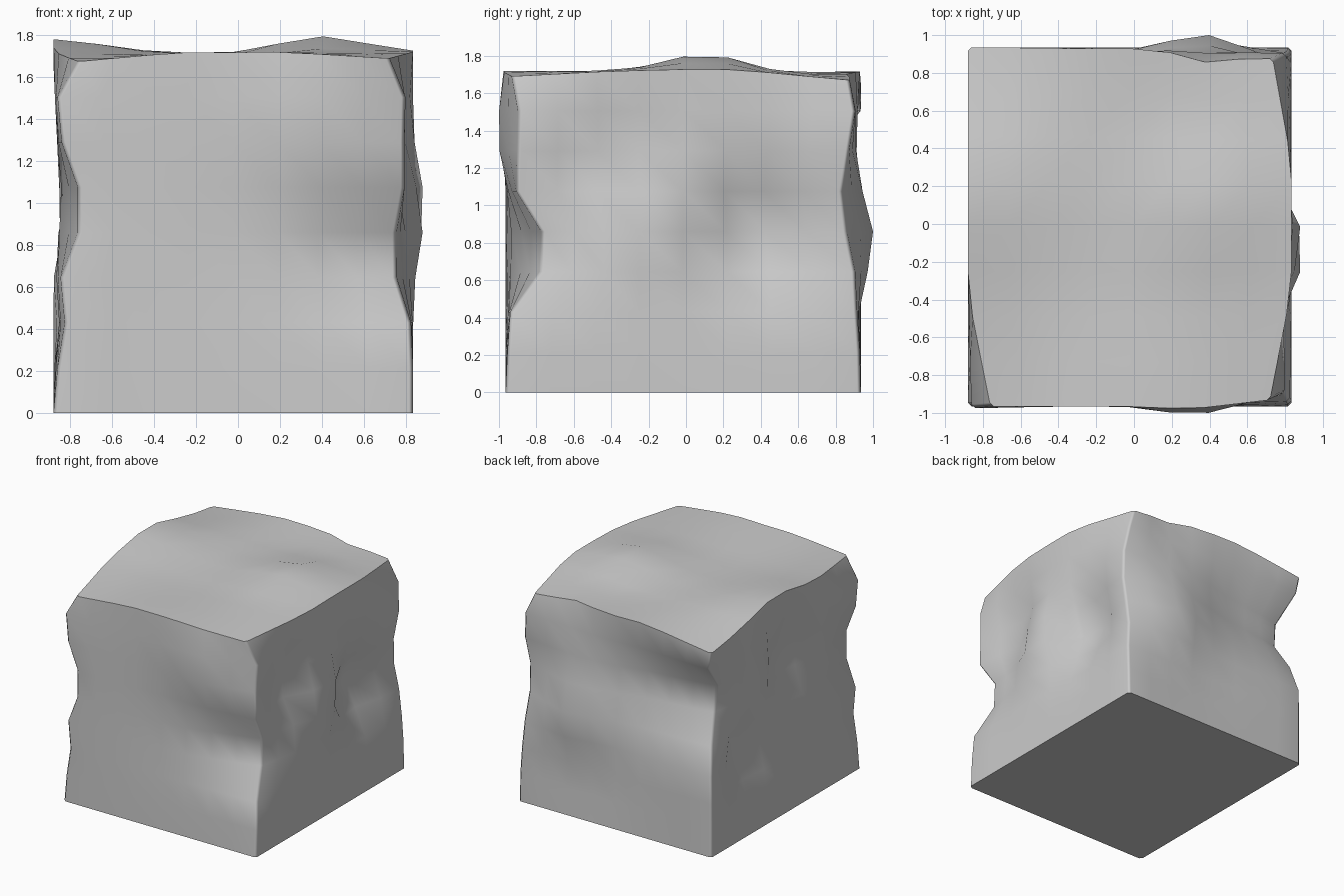
import bpy, bmesh, math
from mathutils import Vector

if "Cube" in bpy.data.objects:
    bpy.data.objects.remove(bpy.data.objects["Cube"])

X0, X1, Y0, Y1, H = -0.88, 0.835, -0.965, 0.935, 1.72
N = 8

# Weathering of each vertical corner: x and y shift at nine heights, drop at the top, y reach
CORNERS = [
    (X0, Y0, [0, .02, .055, .035, .12, .12, .04, .02, .12],
             [0, 0, 0, 0, 0, 0, -.01, -.01, 0], -.045, .6),
    (X1, Y0, [0, 0, -.01, -.08, -.08, -.035, -.035, -.035, -.115],
             [0, .01, .025, .185, .195, .06, .07, .075, .035], -.03, .65),
    (X1, Y1, [0, 0, -.005, -.02, -.03, -.02, 0, -.03, -.10],
             [0, -.005, -.02, -.035, -.085, -.105, -.065, -.03, -.06], -.05, .8),
    (X0, Y1, [0, 0, 0, 0, .04, .10, .08, .03, 0],
             [0, 0, 0, 0, -.06, -.18, -.19, 0, 0], -.08, .95),
]

# Local bumps and hollows: centre, push, radius
DENTS = [
    ((.40, Y1, .86), (0, .12, 0), .26),
    ((-.2, Y1, 1.22), (0, -.05, 0), .35),
    ((.10, Y1, .50), (0, -.02, 0), .35),
    ((.42, Y1, 1.72), (0, -.05, 0), .20),
    ((.40, Y0, 1.40), (0, -.07, 0), .28),
    ((.15, Y0, .80), (0, .03, 0), .40),
    ((X1, -.12, .97), (.10, 0, 0), .24),
    ((X1, .38, .86), (-.20, 0, 0), .28),
    ((X1, -.50, 1.2), (-.13, 0, 0), .27),
    ((X0, -.10, 1.18), (.16, 0, 0), .25),
    ((X0, .42, .65), (.14, 0, 0), .24),
    ((X0, -.22, .45), (.07, 0, 0), .22),
    ((X0, .10, H), (0, 0, .07), .32),
    ((.40, .10, H), (0, 0, .09), .28),
    ((-.2, -.35, H), (0, 0, -.025), .35),
    ((.10, .60, H), (0, 0, -.02), .35),
]


def weathering(p):
    """Shift of one surface point of the plain block."""
    shift = Vector()
    level = round(p.z / H * N)
    for cx, cy, dxs, dys, drop, reach in CORNERS:
        dist = math.hypot(p.x - cx, p.y - cy)
        near, wide = max(0, 1 - dist / .6), max(0, 1 - dist / reach)
        shift += Vector((near * dxs[level], wide * dys[level],
                         near * drop if level == N else 0))
    for centre, push, radius in DENTS:
        d = (p - Vector(centre)).length / radius
        shift += Vector(push) * math.exp(-d * d)
    return shift if level else Vector()


# Plain block split into an even grid
bm = bmesh.new()
bmesh.ops.create_cube(bm, size=1)
bmesh.ops.subdivide_edges(bm, edges=bm.edges[:], cuts=N - 1, use_grid_fill=True)
for v in bm.verts:
    v.co = Vector((X0 + (v.co.x + .5) * (X1 - X0),
                   Y0 + (v.co.y + .5) * (Y1 - Y0),
                   (v.co.z + .5) * H))

# Slight bevel down the four vertical corners
bm.normal_update()
uprights = [e for e in bm.edges
            if abs(e.verts[0].co.z - e.verts[1].co.z) > .1
            and e.calc_face_angle(0) > 1]
bmesh.ops.bevel(bm, geom=uprights, offset=.02, segments=1, affect='EDGES')

# Rims of the top and bottom stay crisp, all else is smooth
bm.normal_update()
for f in bm.faces:
    f.smooth = True
for e in bm.edges:
    tilts = sorted(abs(f.normal.z) for f in e.link_faces)
    e.smooth = tilts[-1] - tilts[0] < .5

# Wear the block down, staying inside the overall size
for v in bm.verts:
    v.co += weathering(v.co)
    v.co.x = max(-.88, min(.88, v.co.x))
    v.co.y = max(-1, min(1, v.co.y))
    v.co.z = max(0, min(1.8, v.co.z))

mesh = bpy.data.meshes.new("stone_block")
bm.to_mesh(mesh)
bm.free()
block = bpy.data.objects.new("stone_block", mesh)
bpy.context.collection.objects.link(block)

# Large faces dominate the shading, so corners read as tight bevels
block.modifiers.new("weighted_normals", 'WEIGHTED_NORMAL').keep_sharp = True
